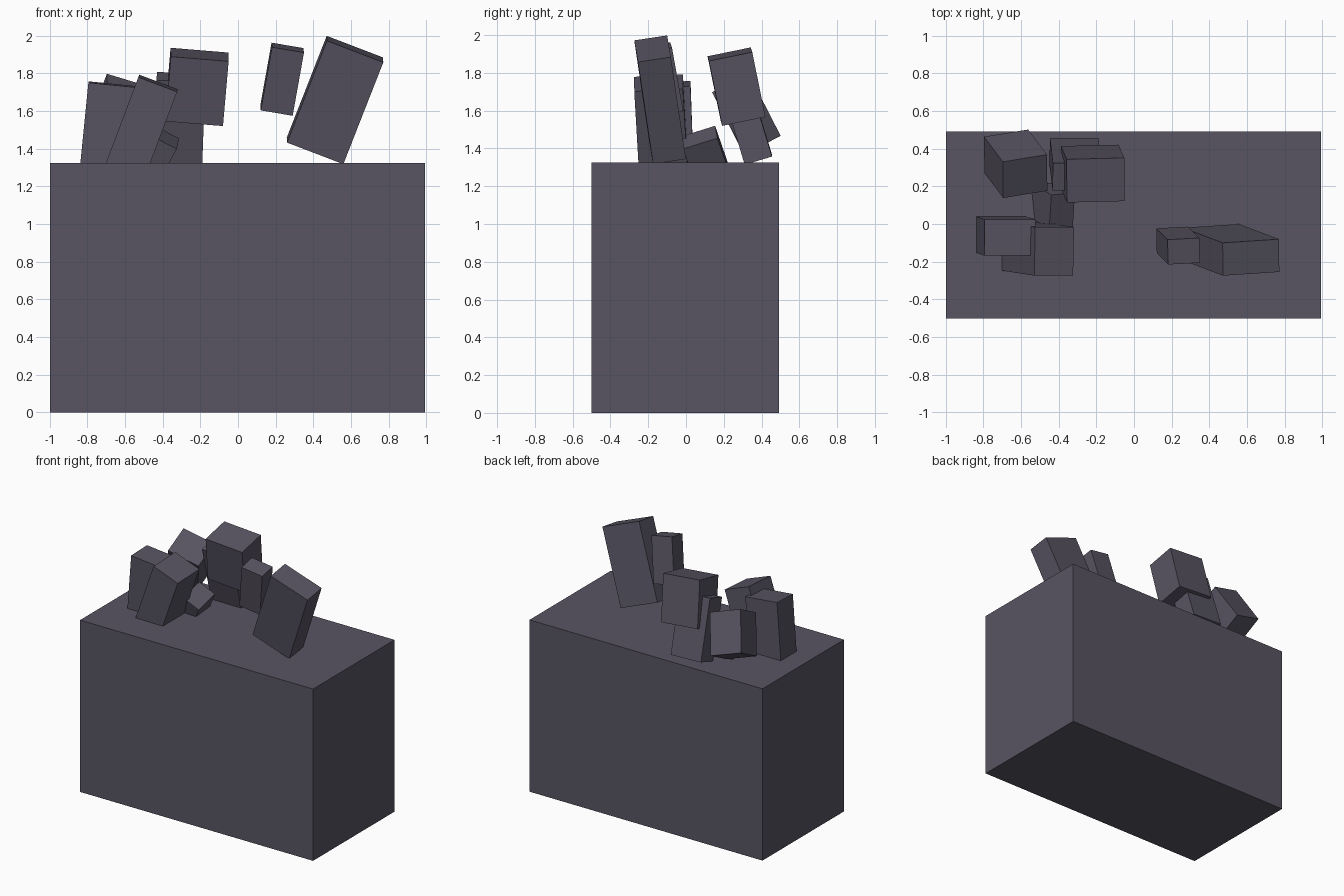
import bpy, bmesh
from mathutils import Vector

if "Cube" in bpy.data.objects:
    bpy.data.objects.remove(bpy.data.objects["Cube"])

# Dark violet grey stone
stone = bpy.data.materials.new("dark_stone")
stone.diffuse_color = (0.098, 0.089, 0.123, 1)
stone.use_nodes = True
stone.node_tree.nodes["Principled BSDF"].inputs["Base Color"].default_value = stone.diffuse_color
SHIFT = Vector((0.006, -0.008, -0.005))


def mesh_object(name, bm):
    bmesh.ops.recalc_face_normals(bm, faces=bm.faces[:])
    mesh = bpy.data.meshes.new(name)
    bm.to_mesh(mesh)
    bm.free()
    mesh.materials.append(stone)
    obj = bpy.data.objects.new(name, mesh)
    bpy.context.collection.objects.link(obj)
    return obj


def block(name, corner, across, down, depth):
    """Tilted cuboid from its top front left corner, top edge, side edge and depth."""
    p, u, d = Vector(corner), Vector(across), Vector(down)
    length = u.length
    u = (u - u.project(d)).normalized() * length
    v = u.cross(d).normalized() * depth
    bm = bmesh.new()
    bmesh.ops.create_cube(bm, size=1)
    for vert in bm.verts:
        a, b, c = vert.co
        vert.co = p + SHIFT + u * (a + 0.5) + v * (b + 0.5) + d * (0.5 - c)
    return mesh_object(name, bm)


# Large plinth
block("plinth", Vector((-0.997, -0.501, 1.325)) - SHIFT, (1.988, 0, 0), (0, 0, -1.325), 0.993)

# Tilted blocks scattered on top
block("large_right_block", (0.466, -0.266, 1.977), (0.298, 0.02, -0.117), (-0.212, 0.08, -0.54), 0.176)
block("narrow_right_block", (0.175, -0.207, 1.943), (0.168, 0.01, -0.034), (-0.06, 0.06, -0.335), 0.134)
block("upper_middle_block", (-0.362, 0.122, 1.893), (0.306, 0.008, -0.028), (-0.03, 0.07, -0.343), 0.234)
block("support_block", (-0.438, 0.186, 1.768), (0.258, 0, -0.01), (-0.016, 0.133, -0.44), 0.151)
block("left_block", (-0.80, -0.16, 1.755), (0.27, 0, -0.027), (-0.05, 0.018, -0.5), 0.192)
block("front_leaning_block", (-0.535, -0.266, 1.784), (0.206, 0, -0.077), (-0.20, 0.031, -0.53), 0.258)
block("low_block", (-0.456, -0.02, 1.468), (0.126, 0.012, -0.064), (-0.16, 0.1, -0.288), 0.191)
block("back_left_block", (-0.70, 0.146, 1.703), (0.235, 0.037, -0.068), (-0.10, 0.133, -0.26), 0.216)

# Mostly sunken block with one corner showing
block("sunken_block", (0.71, 0.108, 1.296), (0.035, 0.0, 0.004), (0.01, 0.06, -0.27), 0.15)
